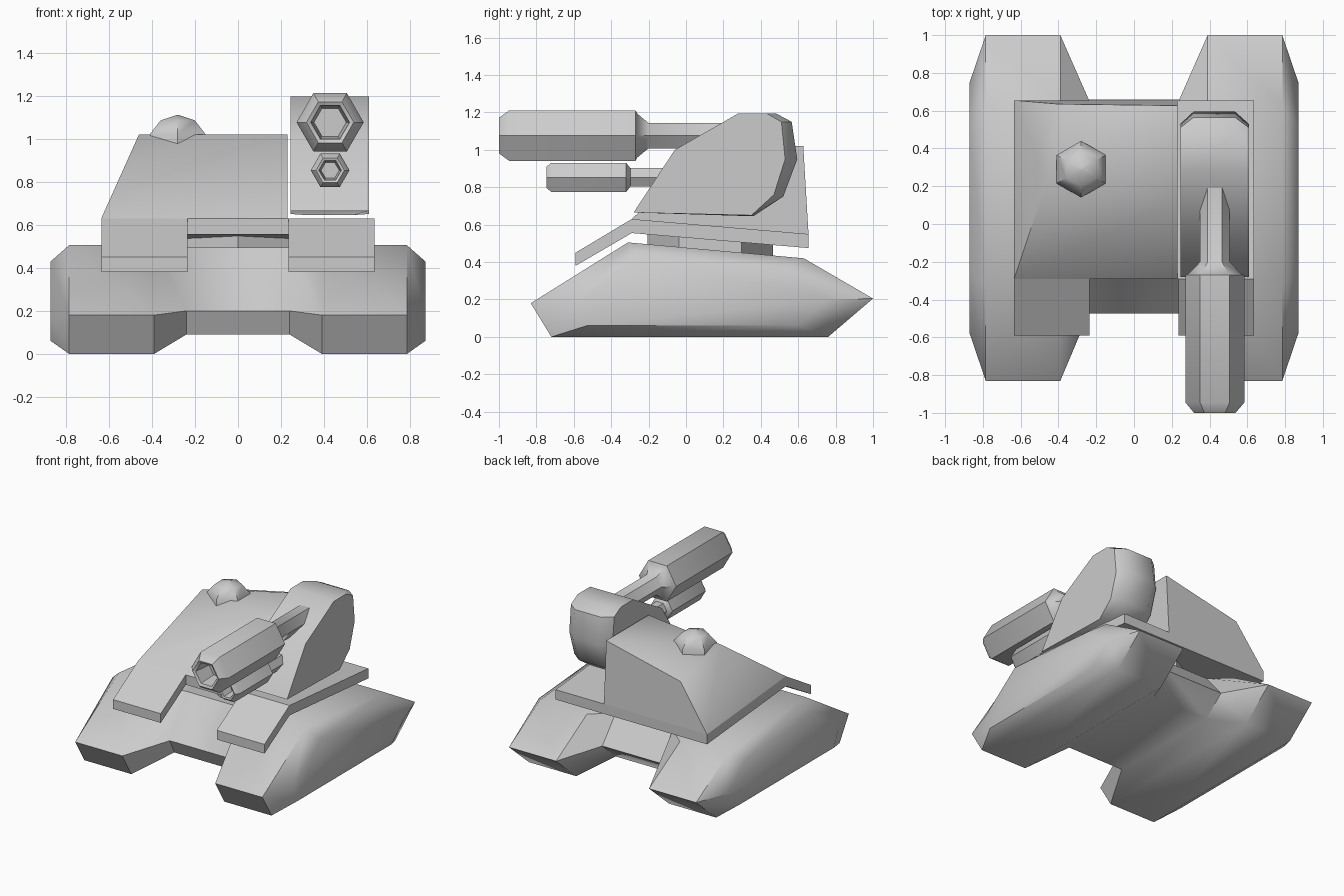
import bpy, bmesh, math
from mathutils import Vector

if "Cube" in bpy.data.objects:
    bpy.data.objects.remove(bpy.data.objects["Cube"])


def finish(name, bm, angle=42):
    bmesh.ops.remove_doubles(bm, verts=bm.verts, dist=1e-5)
    bmesh.ops.recalc_face_normals(bm, faces=bm.faces)
    me = bpy.data.meshes.new(name)
    bm.to_mesh(me)
    bm.free()
    ob = bpy.data.objects.new(name, me)
    bpy.context.collection.objects.link(ob)
    bpy.ops.object.select_all(action='DESELECT')
    ob.select_set(True)
    bpy.context.view_layer.objects.active = ob
    bpy.ops.object.shade_smooth_by_angle(angle=math.radians(angle))
    return ob


def loft(name, stations):
    """Skin (y, z) profiles placed at successive x positions."""
    bm = bmesh.new()
    rings = [[bm.verts.new((x, y, z)) for y, z in prof] for x, prof in stations]
    for a, b in zip(rings, rings[1:]):
        n = len(a)
        for i in range(n):
            j = (i + 1) % n
            bm.faces.new((a[i], a[j], b[j], b[i]))
    bm.faces.new(rings[0])
    bm.faces.new(rings[-1])
    return finish(name, bm)


def lathe(name, centre, axis, profile, start=0.0):
    """Six-sided revolve of (radius, distance) points around y or z."""
    bm = bmesh.new()
    c = Vector(centre)
    rings = []
    for r, d in profile:
        ring = []
        for k in range(6):
            a = start + k * math.pi / 3
            u, v = r * math.cos(a), r * math.sin(a)
            ring.append(bm.verts.new(c + Vector((u, d, v) if axis == 'y' else (u, v, d))))
        rings.append(ring)
    for a, b in zip(rings, rings[1:]):
        for i in range(6):
            j = (i + 1) % 6
            bm.faces.new((a[i], a[j], b[j], b[i]))
    bm.faces.new(rings[0])
    bm.faces.new(rings[-1])
    return finish(name, bm)


# Hull: two wide tracks joined by a smaller centre section
full = [(-.83, .18), (-.72, 0), (.76, 0), (1.0, .205), (.63, .42), (-.31, .505)]
outer = [(-.58, .18), (-.53, .06), (.60, .06), (.75, .20), (.52, .37), (-.26, .43)]
inner = [(-.475, .20), (-.42, .09), (.50, .09), (.66, .23), (.50, .42), (-.27, .495)]
half = [(.24, inner), (.39, full), (.785, full), (.87, outer)]
loft("track_hull", [(-x, p) for x, p in reversed(half)] + half)

# Turret ring
lathe("turret_ring", (0, .13, 0), 'z', [(.335, .40), (.335, .57)], math.pi / 6).scale.y = 1.0

# Deck plate with two drooping front skirts
deck = [(-.29, .555), (.655, .475), (.655, .55), (-.29, .63)]
skirt = [(-.59, .38), (-.29, .555), (-.29, .63), (-.59, .45)]
loft("deck_plate", [(-.635, deck), (.635, deck)])
loft("left_skirt", [(-.635, skirt), (-.235, skirt)])
loft("right_skirt", [(.235, skirt), (.635, skirt)])

# Turret body
bm = bmesh.new()
for co in [(-.635, -.29, .63), (.23, -.29, .63), (.23, .655, .55), (-.635, .655, .55),
           (-.46, .23, 1.02), (.23, .12, 1.02), (.23, .627, 1.02), (-.40, .635, .88)]:
    bm.verts.new(co)
bmesh.ops.convex_hull(bm, input=bm.verts)
finish("turret_body", bm, 50)

# Hatch dome
lathe("hatch_dome", (-.28, .29, 0), 'z',
      [(.15, .93), (.15, 1.02), (.092, 1.085), (.005, 1.11)], math.pi / 6)

# Weapon pod with chamfered rear
front = [(-.28, .665), (-.06, 1.0), (.28, 1.195)]
side = front + [(.43, 1.195), (.51, 1.15), (.53, .95), (.47, .76), (.35, .65)]
mid = front + [(.48, 1.195), (.565, 1.15), (.595, .95), (.52, .75), (.36, .645)]
loft("weapon_pod", [(.245, side), (.315, mid), (.535, mid), (.608, side)])

# Guns: hollow muzzle, fat sleeve, thin rod
lathe("main_gun", (.428, 0, 1.076), 'y',
      [(.075, -.85), (.09, -.99), (.11, -1.0), (.156, -.945), (.156, -.27),
       (.135, -.26), (.078, -.20), (.078, .25)])
lathe("second_gun", (.428, 0, .853), 'y',
      [(.042, -.65), (.052, -.74), (.066, -.745), (.09, -.72), (.09, -.32),
       (.058, -.298), (.058, -.05)])
